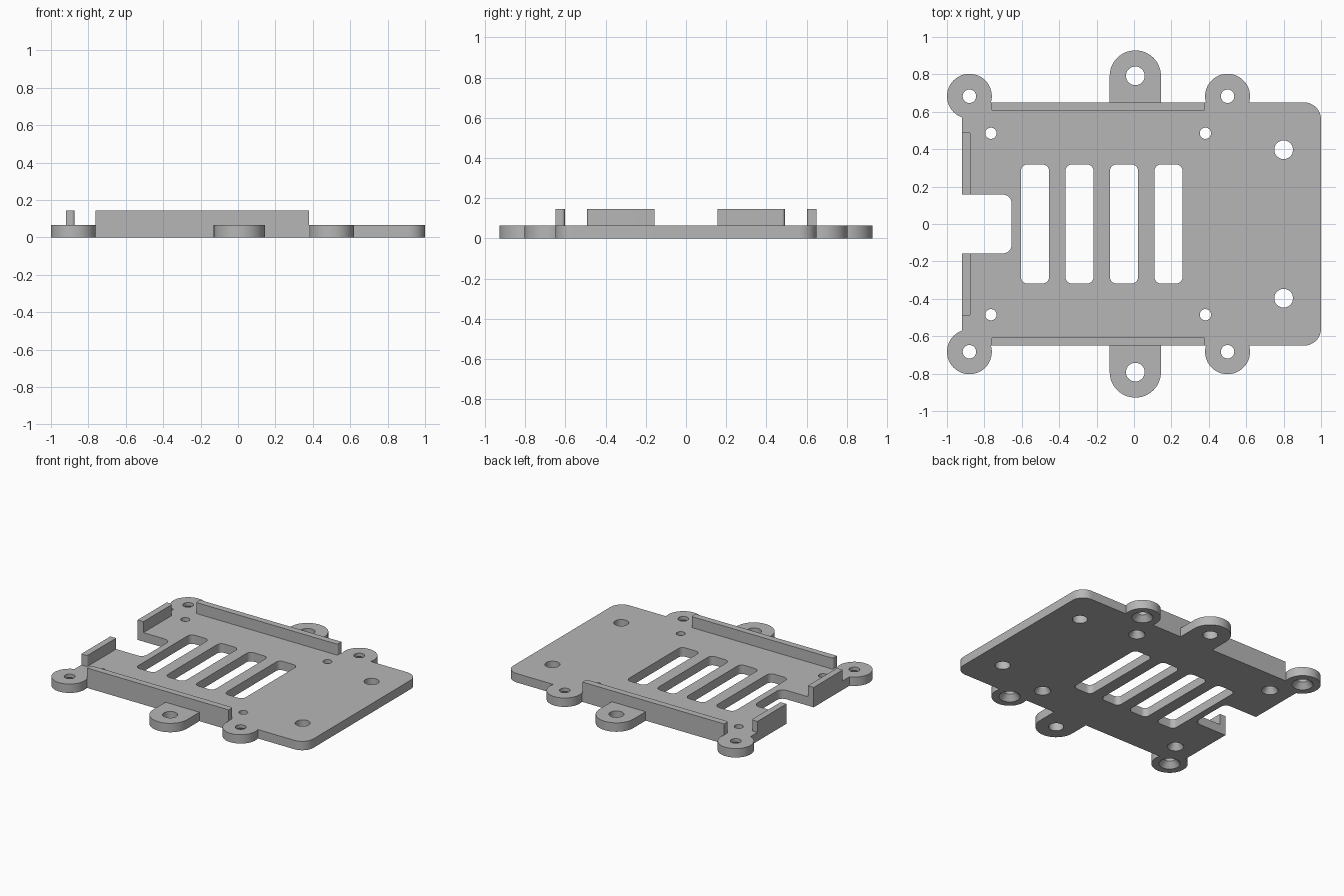
import bpy, bmesh
from math import cos, sin, pi

if "Cube" in bpy.data.objects:
    bpy.data.objects.remove(bpy.data.objects["Cube"], do_unlink=True)

T = 0.065      # plate thickness
RAIL = 0.145   # rail top height

grey = bpy.data.materials.new("light grey plastic")
grey.use_nodes = True
colour = (0.47, 0.47, 0.47, 1)
grey.diffuse_color = colour
grey.node_tree.nodes["Principled BSDF"].inputs["Base Color"].default_value = colour


def add_object(name, bm):
    bmesh.ops.recalc_face_normals(bm, faces=bm.faces)
    mesh = bpy.data.meshes.new(name)
    bm.to_mesh(mesh)
    bm.free()
    mesh.materials.append(grey)
    ob = bpy.data.objects.new(name, mesh)
    bpy.context.collection.objects.link(ob)
    return ob


def slab(name, x0, x1, y0, y1, z0, z1, radii=(0, 0, 0, 0), steps=12):
    """Extruded rectangle; radii run anticlockwise from the +x +y corner."""
    bm = bmesh.new()
    points = []
    signs = [(1, 1), (-1, 1), (-1, -1), (1, -1)]
    for i, ((sx, sy), r) in enumerate(zip(signs, radii)):
        cx = (x1 if sx > 0 else x0) - sx * r
        cy = (y1 if sy > 0 else y0) - sy * r
        for k in range(steps + 1 if r else 1):
            a = (i + k / steps) * pi / 2
            points.append((cx + r * cos(a), cy + r * sin(a), z0))
    face = bm.faces.new([bm.verts.new(p) for p in points])
    out = bmesh.ops.extrude_face_region(bm, geom=[face])
    top = [v for v in out["geom"] if isinstance(v, bmesh.types.BMVert)]
    bmesh.ops.translate(bm, verts=top, vec=(0, 0, z1 - z0))
    return add_object(name, bm)


def cone(name, x, y, z0, z1, r0, r1):
    bm = bmesh.new()
    bmesh.ops.create_cone(bm, cap_ends=True, segments=48, radius1=r0,
                          radius2=r1, depth=z1 - z0)
    bmesh.ops.translate(bm, verts=bm.verts, vec=(x, y, (z0 + z1) / 2))
    return add_object(name, bm)


def combine(target, tool, operation):
    mod = target.modifiers.new("combine", 'BOOLEAN')
    mod.operation = operation
    mod.solver = 'EXACT'
    mod.object = tool
    with bpy.context.temp_override(object=target, active_object=target):
        bpy.ops.object.modifier_apply(modifier=mod.name)
    bpy.data.objects.remove(tool, do_unlink=True)


# Base plate, rounded at the right end
plate = slab("base_plate", -0.92, 1, -0.65, 0.65, 0, T, (0.09, 0, 0, 0.09))

# Round corner ears and long side tabs
for s in (-1, 1):
    for x in (-0.88, 0.5):
        combine(plate, cone("ear", x, s * 0.683, 0, T, 0.12, 0.12), 'UNION')
    y0, y1 = sorted((s * 0.55, s * 0.928))
    r = 0.136
    radii = (r, r, 0, 0) if s > 0 else (0, 0, r, r)
    tab = slab("tab", -0.13, 0.144, y0, y1, 0, T, radii)
    combine(plate, tab, 'UNION')

# End notch and four vent slots
combine(plate, slab("notch", -1.1, -0.655, -0.157, 0.157, -0.1, 0.2,
                    (0.045, 0, 0, 0.045)), 'DIFFERENCE')
for i in range(4):
    x = -0.605 + i * 0.238
    combine(plate, slab("slot", x, x + 0.151, -0.318, 0.318, -0.1, 0.2,
                        (0.035,) * 4), 'DIFFERENCE')

# Mounting holes: plain ones, and ones countersunk from below
plain = [(0.8, 0.397), (0.007, 0.792)]
sunk = [(-0.88, 0.683, 0.036, 0.07), (0.5, 0.683, 0.036, 0.07),
        (-0.765, 0.485, 0.03, 0.055), (0.382, 0.485, 0.03, 0.055)]
for s in (-1, 1):
    for x, y in plain:
        combine(plate, cone("hole", x, s * y, -0.1, 0.2, 0.05, 0.05), 'DIFFERENCE')
    for x, y, r, wide in sunk:
        combine(plate, cone("hole", x, s * y, -0.1, 0.2, r, r), 'DIFFERENCE')
        flare = wide - r
        combine(plate, cone("sink", x, s * y, -0.01, 0.04, wide + flare / 4, r),
                'DIFFERENCE')

# Upright rails along the sides and beside the notch
parts = [plate]
c = 0.015
for s, side in ((-1, "right"), (1, "left")):
    y0, y1 = sorted((s * 0.603, s * 0.65))
    radii = (0, 0, c, c) if s > 0 else (c, c, 0, 0)
    parts.append(slab(side + "_side_rail", -0.763, 0.38, y0, y1, T, RAIL, radii))
    y0, y1 = sorted((s * 0.157, s * 0.492))
    radii = (c, 0, 0, 0) if s > 0 else (0, 0, 0, c)
    parts.append(slab(side + "_end_rail", -0.92, -0.873, y0, y1, T, RAIL, radii))

# Smooth round walls, keep edges sharp
bpy.ops.object.select_all(action='DESELECT')
for ob in parts:
    ob.select_set(True)
bpy.context.view_layer.objects.active = plate
bpy.ops.object.shade_smooth_by_angle(angle=pi / 6)
